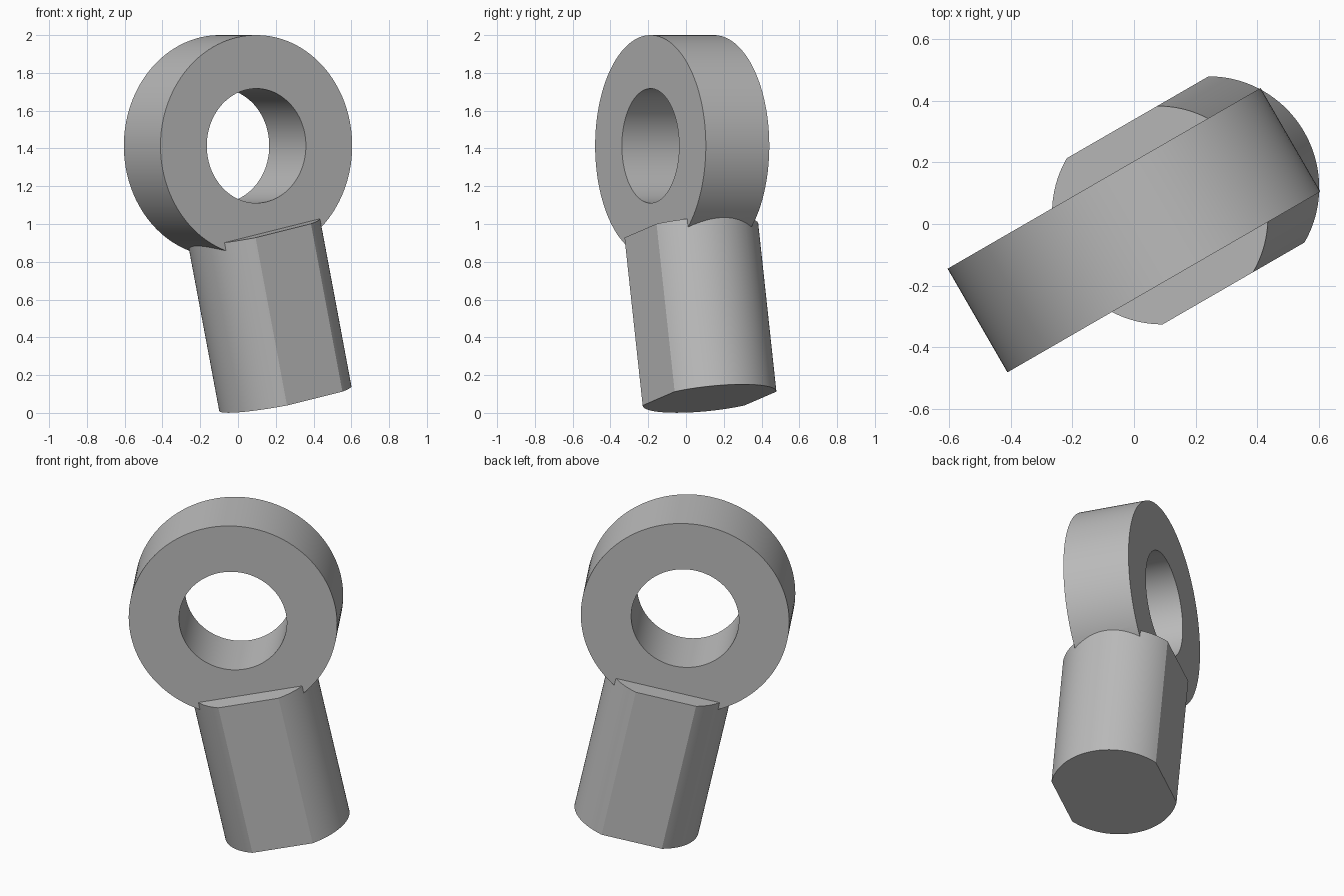
import bpy, bmesh
from math import radians, sin, cos, pi, asin
from mathutils import Matrix, Vector

cube = bpy.data.objects.get("Cube")
if cube:
    bpy.data.objects.remove(cube, do_unlink=True)

EYE_R, HOLE_R, EYE_HALF = 0.586, 0.303, 0.194
SHANK_R, FLAT_HALF = 0.356, 0.311
SHANK_TOP, SHANK_END = -0.46, -1.369
PLACE = (Matrix.Translation((0, -0.02, 1.414))
         @ Matrix.Rotation(radians(30), 4, 'Z')
         @ Matrix.Rotation(radians(-12.2), 4, 'Y'))

steel = bpy.data.materials.new("grey steel")
steel.use_nodes = True
grey = (0.5, 0.5, 0.5, 1)
steel.diffuse_color = grey
steel.node_tree.nodes["Principled BSDF"].inputs["Base Color"].default_value = grey


def make_object(name, bm):
    bmesh.ops.recalc_face_normals(bm, faces=bm.faces)
    mesh = bpy.data.meshes.new(name)
    bm.to_mesh(mesh)
    bm.free()
    mesh.materials.append(steel)
    obj = bpy.data.objects.new(name, mesh)
    bpy.context.collection.objects.link(obj)
    obj.matrix_world = PLACE
    return obj


def ring(name, outer, inner, half, steps=128):
    """Square-section ring around the local Y axis."""
    bm = bmesh.new()
    section = [(outer, -half), (outer, half), (inner, half), (inner, -half)]
    loops = []
    for i in range(steps):
        a = 2 * pi * i / steps
        loops.append([bm.verts.new((r * cos(a), y, r * sin(a))) for r, y in section])
    for i, a in enumerate(loops):
        b = loops[(i + 1) % steps]
        for k in range(4):
            m = (k + 1) % 4
            bm.faces.new((a[k], a[m], b[m], b[k]))
    return make_object(name, bm)


def flatted_rod(name, radius, flat, top, bottom, steps=40):
    """Round rod with two opposite flats facing local +Y and -Y."""
    bm = bmesh.new()
    edge = asin(flat / radius)
    angles = [edge * (2 * i / steps - 1) for i in range(steps + 1)]
    angles += [a + pi for a in angles]
    base = bm.faces.new([bm.verts.new((radius * cos(a), radius * sin(a), bottom))
                         for a in angles])
    new = bmesh.ops.extrude_face_region(bm, geom=[base], use_keep_orig=True)["geom"]
    bmesh.ops.translate(bm, vec=Vector((0, 0, top - bottom)),
                        verts=[v for v in new if isinstance(v, bmesh.types.BMVert)])
    return make_object(name, bm)


# Eye ring and shank, fused into one solid
rod_end = ring("rod_end", EYE_R, HOLE_R, EYE_HALF)
shank = flatted_rod("shank", SHANK_R, FLAT_HALF, SHANK_TOP, SHANK_END)

bpy.context.view_layer.update()
fuse = rod_end.modifiers.new("fuse shank", 'BOOLEAN')
fuse.operation = 'UNION'
fuse.solver = 'EXACT'
fuse.object = shank
bpy.ops.object.select_all(action='DESELECT')
rod_end.select_set(True)
bpy.context.view_layer.objects.active = rod_end
bpy.ops.object.modifier_apply(modifier=fuse.name)
bpy.data.objects.remove(shank, do_unlink=True)

# Smooth round sides, crisp flats and rims
bpy.ops.object.shade_smooth_by_angle(angle=radians(12))
